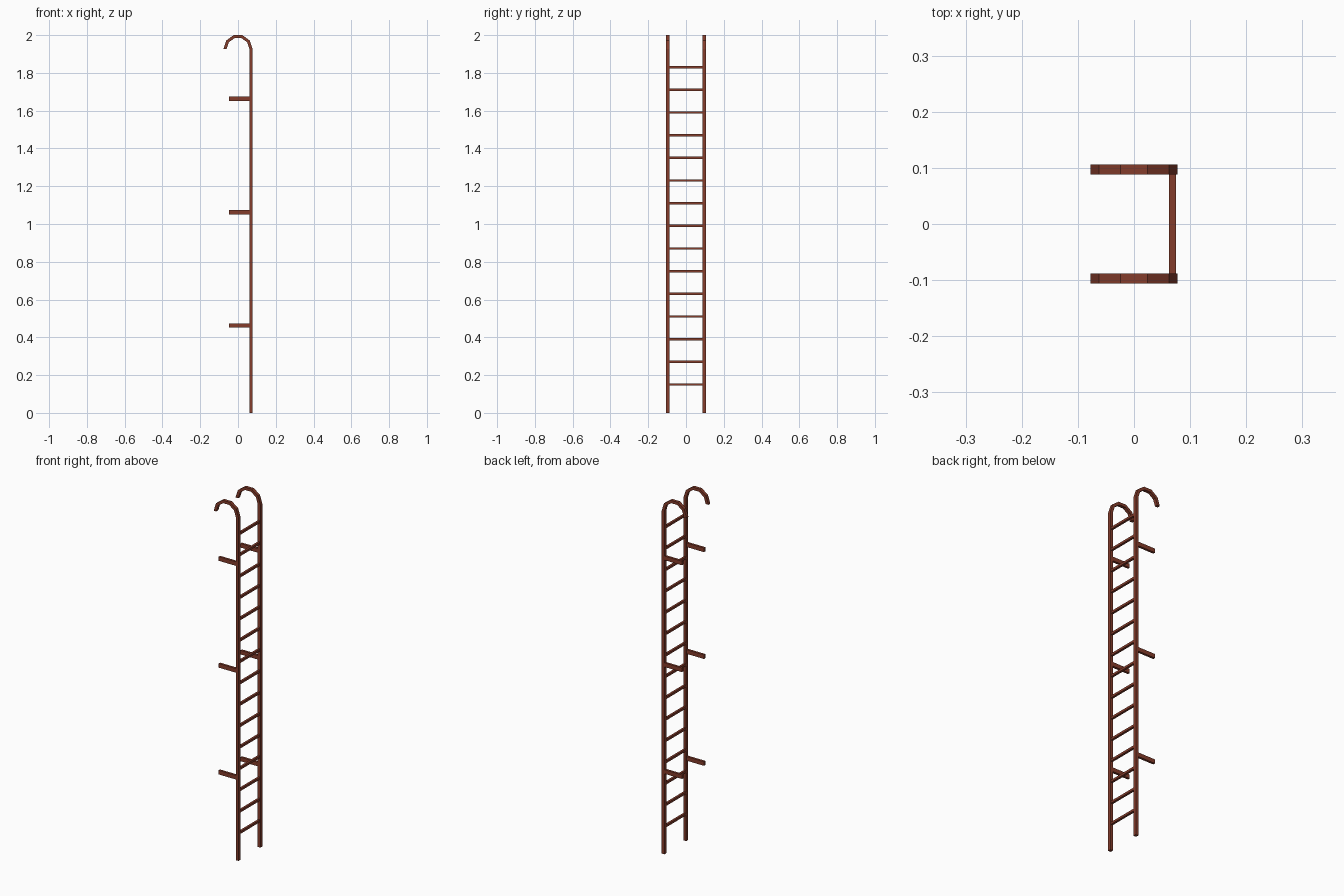
import bpy, bmesh, math
from mathutils import Vector

if "Cube" in bpy.data.objects:
    bpy.data.objects.remove(bpy.data.objects["Cube"])

rust = bpy.data.materials.new("rusty red brown")
rust.diffuse_color = (0.23, 0.045, 0.024, 1)
rust.use_nodes = True
rust.node_tree.nodes["Principled BSDF"].inputs["Base Color"].default_value = rust.diffuse_color

RX, RY = 0.069, 0.097      # rail position
HX, HY = 0.0082, 0.0088    # half thickness of rail section
ARC_Z = 1.926              # height where the hook starts


def finish(name, bm):
    bmesh.ops.recalc_face_normals(bm, faces=bm.faces)
    mesh = bpy.data.meshes.new(name)
    bm.to_mesh(mesh)
    bm.free()
    mesh.materials.append(rust)
    obj = bpy.data.objects.new(name, mesh)
    bpy.context.collection.objects.link(obj)
    return obj


def box(name, loc, size):
    bm = bmesh.new()
    bmesh.ops.create_cube(bm, size=1)
    bmesh.ops.scale(bm, vec=size, verts=bm.verts)
    bmesh.ops.translate(bm, vec=loc, verts=bm.verts)
    return finish(name, bm)


# Side rail with a five-segment hook at the top, swept as a square tube
def rail(name, y):
    bm = bmesh.new()
    path = [(RX, 0, 0)] + [(RX * math.cos(math.radians(a)), ARC_Z + RX * math.sin(math.radians(a)), a)
                           for a in range(0, 181, 36)]
    rings = []
    for x, z, a in path:
        out = Vector((math.cos(math.radians(a)), 0, math.sin(math.radians(a)))) * HX
        side = Vector((0, HY, 0))
        c = Vector((x, y, z))
        rings.append([bm.verts.new(c + p) for p in (out + side, side - out, -out - side, out - side)])
    for r, s in zip(rings, rings[1:]):
        for i in range(4):
            j = (i + 1) % 4
            bm.faces.new((r[i], r[j], s[j], s[i]))
    bm.faces.new(rings[0])
    bm.faces.new(rings[-1])
    return finish(name, bm)


for label, s in (("left", 1), ("right", -1)):
    rail(f"{label}_rail", s * RY)
    # Wall brackets
    for i in range(3):
        box(f"{label}_wall_bracket_{i + 1}", (0.01, s * RY, 0.463 + 0.6 * i), (0.116, 0.013, 0.023))

# Rungs
for i in range(15):
    box(f"rung_{i + 1}", (RX, 0, 0.15 + 0.12 * i), (0.0125, 2 * RY, 0.0125))
